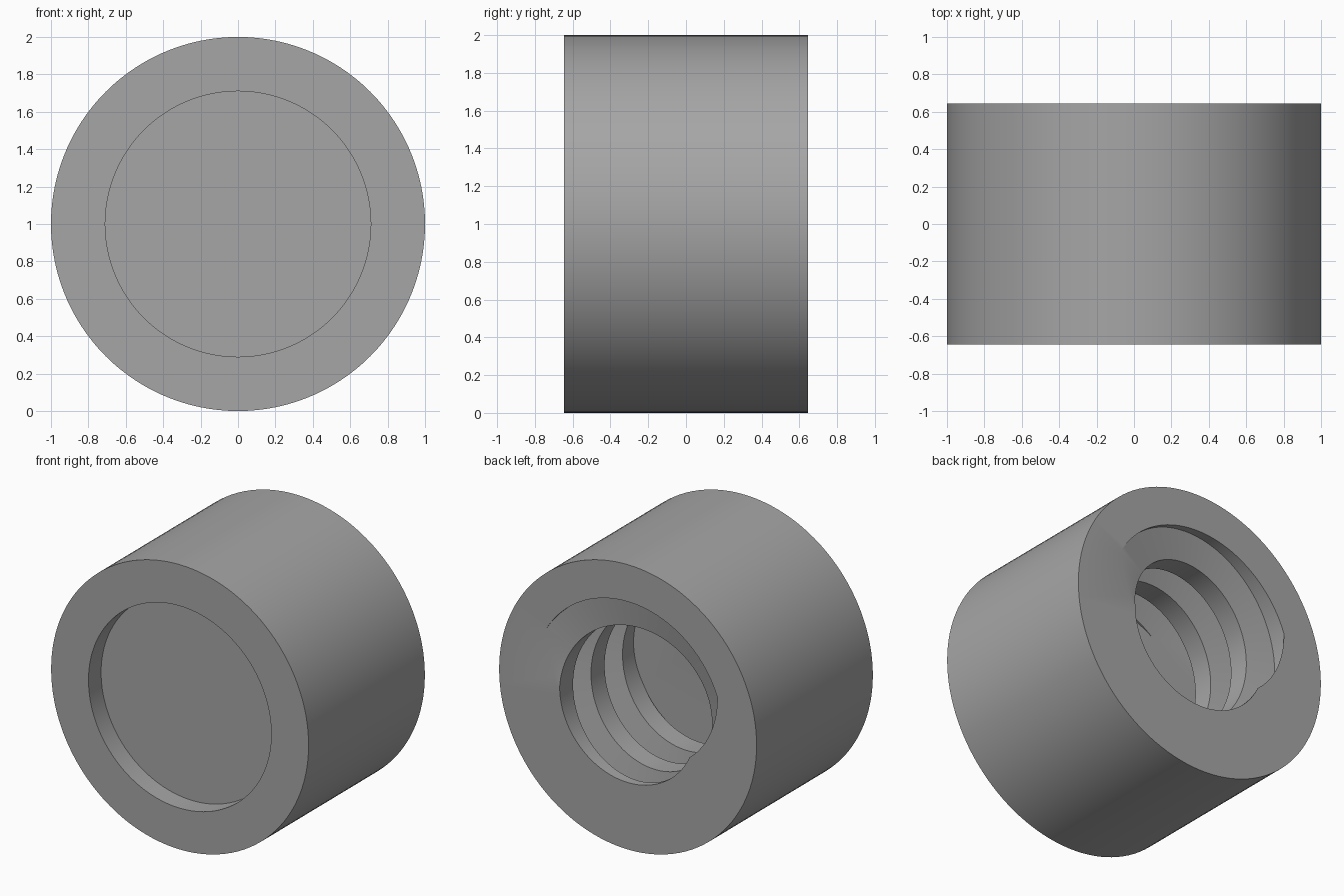
import bpy, bmesh, math

if "Cube" in bpy.data.objects:
    bpy.data.objects.remove(bpy.data.objects["Cube"])

HALF = 0.645          # half length along y
R_OUT, R_RECESS, RECESS_DEPTH = 1.0, 0.71, 0.14
PITCH, HOLE_DEPTH = 0.35, 0.82
# thread profile over one pitch: (degrees of pitch, radius) crest, flank, root, flank
PROFILE = [(0, 0.53), (155, 0.53), (200, 0.74), (330, 0.74), (360, 0.53)]
N = 120

grey = bpy.data.materials.new("grey")
grey.diffuse_color = (0.38, 0.38, 0.38, 1)
grey.use_nodes = True
grey.node_tree.nodes["Principled BSDF"].inputs["Base Color"].default_value = grey.diffuse_color

bm = bmesh.new()


def point(angle, radius, y):
    return bm.verts.new((radius * math.cos(angle), y, 1 + radius * math.sin(angle)))


def ring(radius, y):
    return [point(2 * math.pi * i / N, radius, y) for i in range(N)]


def bridge(a, b):
    for i in range(N):
        j = (i + 1) % N
        bm.faces.new((a[i], a[j], b[j], b[i]))


def rim_edges(y):
    return [e for e in bm.edges if e.is_boundary and all(abs(v.co.y - y) < 1e-4 for v in e.verts)]


# helical thread surface, running past both ends of the hole
rows = []
for j in range(-2 * N, 4 * N + 1):
    a = 2 * math.pi * j / N
    rows.append([point(a, r, HALF - PITCH * (j / N + k / 360)) for k, r in PROFILE])
for p, q in zip(rows, rows[1:]):
    for k in range(len(PROFILE) - 1):
        bm.faces.new((p[k], p[k + 1], q[k + 1], q[k]))
bmesh.ops.remove_doubles(bm, verts=bm.verts[:], dist=1e-5)

# trim the thread at the open end and at the hole floor
floor_y = HALF - HOLE_DEPTH
for y, sign in ((HALF, 1), (floor_y, -1)):
    bmesh.ops.bisect_plane(bm, geom=bm.verts[:] + bm.edges[:] + bm.faces[:], dist=1e-6,
                           plane_co=(0, y, 0), plane_no=(0, sign, 0), clear_outer=True)
bmesh.ops.remove_doubles(bm, verts=bm.verts[:], dist=1e-5)
bmesh.ops.triangle_fill(bm, edges=rim_edges(floor_y), use_beauty=True, normal=(0, 1, 0))

# outer wall, front rim and round front recess
back, front = ring(R_OUT, HALF), ring(R_OUT, -HALF)
lip, recess = ring(R_RECESS, -HALF), ring(R_RECESS, -HALF + RECESS_DEPTH)
bridge(back, front)
bridge(front, lip)
bridge(lip, recess)
bm.faces.new(recess)

# back face around the threaded opening
bmesh.ops.triangle_fill(bm, edges=rim_edges(HALF), use_beauty=True, normal=(0, 1, 0))
bmesh.ops.recalc_face_normals(bm, faces=bm.faces[:])

mesh = bpy.data.meshes.new("threaded_cap")
bm.to_mesh(mesh)
bm.free()
mesh.materials.append(grey)
cap = bpy.data.objects.new("threaded_cap", mesh)
bpy.context.collection.objects.link(cap)
bpy.context.view_layer.objects.active = cap
cap.select_set(True)
bpy.ops.object.shade_smooth_by_angle(angle=math.radians(30))
